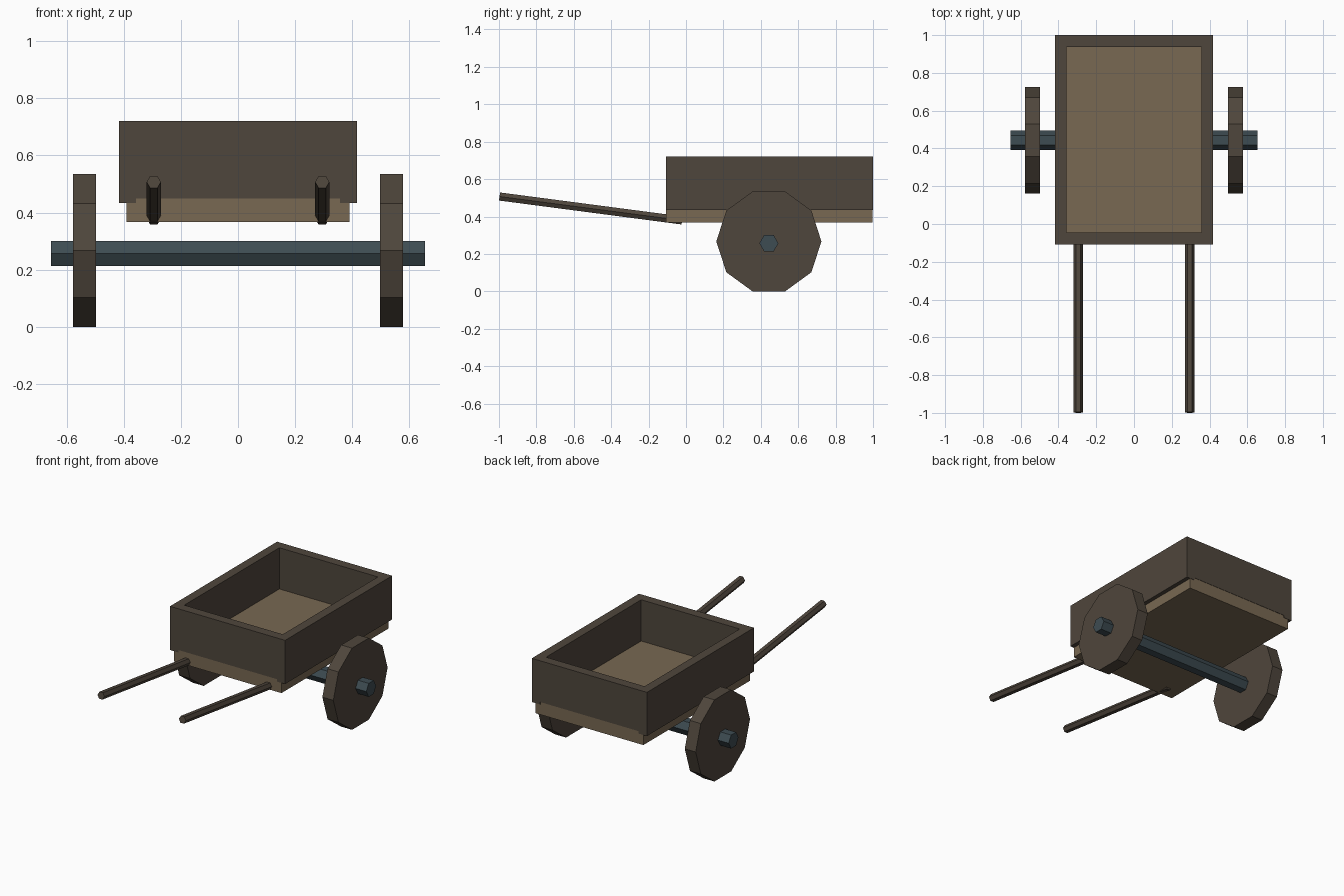
import bpy, bmesh, math
from mathutils import Matrix, Vector

if "Cube" in bpy.data.objects:
    bpy.data.objects.remove(bpy.data.objects["Cube"])


def material(name, rgb):
    m = bpy.data.materials.new(name)
    m.diffuse_color = (*rgb, 1)
    m.use_nodes = True
    m.node_tree.nodes["Principled BSDF"].inputs["Base Color"].default_value = m.diffuse_color
    return m


dark_wood = material("dark_wood", (0.078, 0.061, 0.045))
light_wood = material("light_wood", (0.188, 0.138, 0.084))
iron = material("iron", (0.048, 0.072, 0.084))


def finish(name, bm, mat):
    mesh = bpy.data.meshes.new(name)
    bm.to_mesh(mesh)
    bm.free()
    mesh.materials.append(mat)
    ob = bpy.data.objects.new(name, mesh)
    bpy.context.collection.objects.link(ob)
    return ob


def box(name, lo, hi, mat):
    lo, hi = Vector(lo), Vector(hi)
    bm = bmesh.new()
    bmesh.ops.create_cube(bm, size=1, matrix=Matrix.Translation((lo + hi) / 2)
                          @ Matrix.Diagonal((*(hi - lo), 1)))
    return finish(name, bm, mat)


def rod(name, a, b, radius, sides, mat, spin=0):
    """Flat-sided cylinder from a to b."""
    a, b = Vector(a), Vector(b)
    d = b - a
    rot = Vector((0, 0, 1)).rotation_difference(d).to_matrix().to_4x4()
    bm = bmesh.new()
    bmesh.ops.create_cone(bm, cap_ends=True, segments=sides, radius1=radius,
                          radius2=radius, depth=d.length,
                          matrix=Matrix.Translation((a + b) / 2) @ rot
                          @ Matrix.Rotation(spin, 4, 'Z'))
    return finish(name, bm, mat)


# Bed and the end boards standing on it
box("bed", (-0.39, -0.107, 0.367), (0.39, 0.998, 0.45), light_wood)
box("front_board", (-0.357, -0.108, 0.45), (0.357, -0.046, 0.72), dark_wood)
box("back_board", (-0.357, 0.938, 0.45), (0.357, 1.0, 0.72), dark_wood)

# Axle
AXLE_Y = 0.443
rod("axle", (-0.655, AXLE_Y, 0.257), (0.655, AXLE_Y, 0.257), 0.051, 6, iron)

# Paired parts: side boards, wheels and handles
for side, s in (("left", -1), ("right", 1)):
    x0, x1 = sorted((s * 0.357, s * 0.417))
    box(side + "_side_board", (x0, -0.108, 0.434), (x1, 1.0, 0.72), dark_wood)
    rod(side + "_wheel", (s * 0.498, AXLE_Y, 0.267), (s * 0.577, AXLE_Y, 0.267),
        0.281, 10, dark_wood)
    rod(side + "_handle", (s * 0.295, -0.997, 0.507), (s * 0.295, -0.021, 0.379),
        0.025, 6, dark_wood, math.pi / 2)
